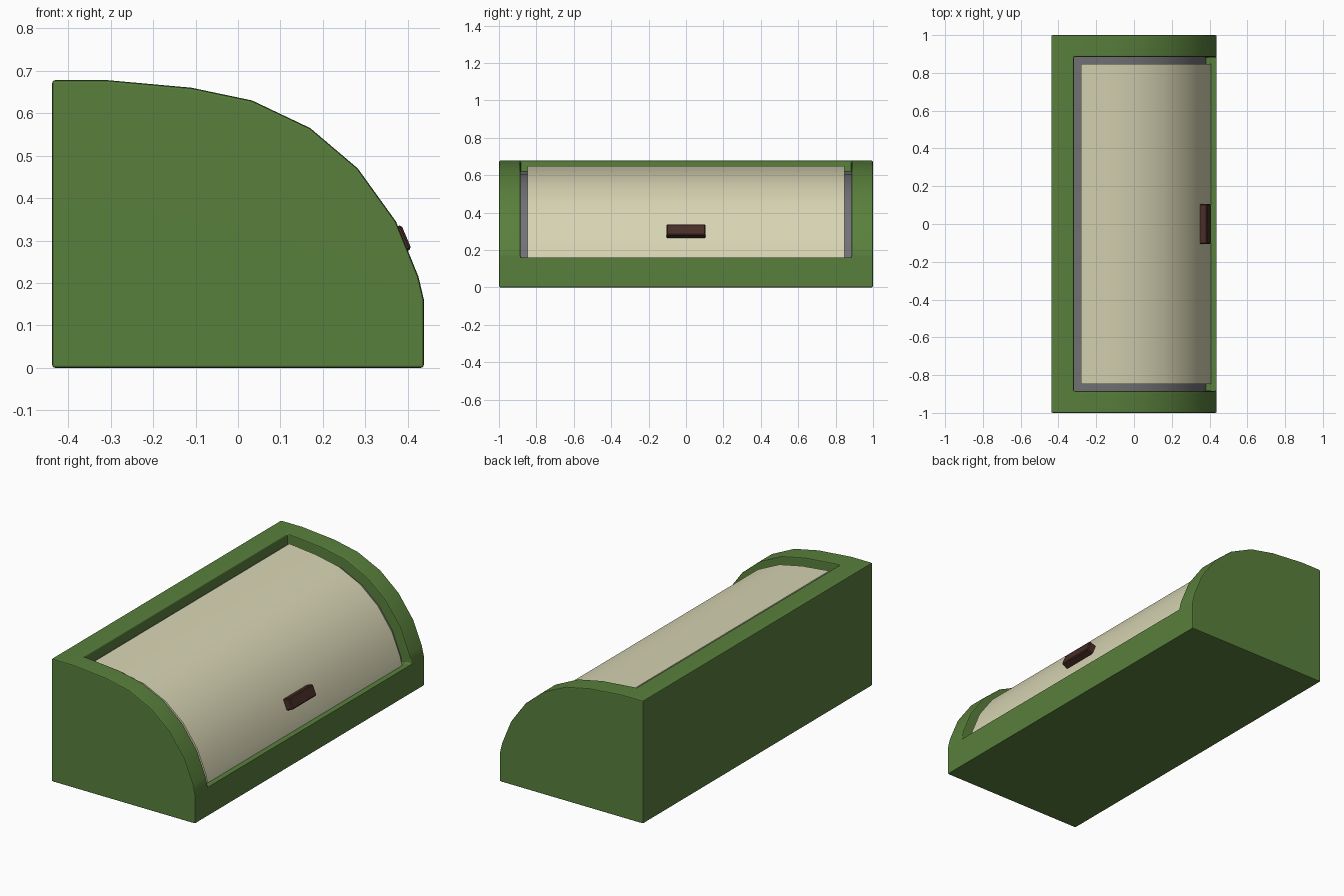
import bpy, bmesh, math
from mathutils import Vector

if "Cube" in bpy.data.objects:
    bpy.data.objects.remove(bpy.data.objects["Cube"])


def material(name, rgb):
    m = bpy.data.materials.new(name)
    m.diffuse_color = (*rgb, 1)
    m.use_nodes = True
    m.node_tree.nodes["Principled BSDF"].inputs["Base Color"].default_value = m.diffuse_color
    return m


GREEN = material("green", (0.1, 0.215, 0.045))
CREAM = material("cream", (0.68, 0.66, 0.45))
GREY = material("grey", (0.17, 0.17, 0.185))
BROWN = material("dark_brown", (0.065, 0.027, 0.02))

# Curved front outline in x, z, from the front ledge up to the top
ARC = [Vector(p) for p in [(0.438, 0.16), (0.425, 0.215), (0.372, 0.345), (0.282, 0.47),
       (0.17, 0.565), (0.033, 0.63), (-0.11, 0.66), (-0.31, 0.678)]]


def inset(d, back):
    """The curve moved inward by d, ending at x = back."""
    out = []
    for i, p in enumerate(ARC):
        if i == 0:
            n = Vector((1, 0))
        elif i == len(ARC) - 1:
            n = Vector((0, 1))
        else:
            t = ARC[i + 1] - ARC[i - 1]
            n = Vector((t.y, -t.x)).normalized()
        out.append(p - n * d)
    out[-1].x = back
    return out


def extrude(name, profile, half, mat):
    """Prism of an x, z outline along y."""
    bm = bmesh.new()
    n = len(profile)
    v = [bm.verts.new((x, s * half, z)) for s in (-1, 1) for x, z in profile]
    bm.faces.new(v[:n])
    bm.faces.new(v[n:][::-1])
    for i in range(n):
        j = (i + 1) % n
        bm.faces.new((v[i], v[i + n], v[j + n], v[j]))
    bmesh.ops.recalc_face_normals(bm, faces=bm.faces[:])
    me = bpy.data.meshes.new(name)
    bm.to_mesh(me)
    bm.free()
    me.materials.append(mat)
    ob = bpy.data.objects.new(name, me)
    bpy.context.collection.objects.link(ob)
    return ob


def activate(ob):
    bpy.ops.object.select_all(action='DESELECT')
    ob.select_set(True)
    bpy.context.view_layer.objects.active = ob


def bevel(ob, width, segments):
    activate(ob)
    b = ob.modifiers.new("bevel", 'BEVEL')
    b.width, b.segments = width, segments
    b.limit_method, b.angle_limit = 'ANGLE', math.radians(50)
    bpy.ops.object.modifier_apply(modifier="bevel")


# Body with the lid opening cut out
body = extrude("body", [(-0.438, 0), (0.438, 0)] + ARC + [(-0.438, 0.678)], 1.0, GREEN)
cutter = extrude("opening_cutter", inset(0.085, -0.318) + [(-0.318, 0.9), (0.7, 0.9), (0.7, 0.16)],
                 0.885, GREEN)
cutter.hide_render = True
activate(body)
cut = body.modifiers.new("opening", 'BOOLEAN')
cut.operation, cut.solver, cut.object = 'DIFFERENCE', 'EXACT', cutter
bpy.ops.object.modifier_apply(modifier="opening")
bpy.data.objects.remove(cutter)
bevel(body, 0.02, 2)
bpy.ops.object.shade_smooth_by_angle(angle=math.radians(40))
body.modifiers.new("flat_sides", 'WEIGHTED_NORMAL').keep_sharp = True

# Grey liner that shows in the gap around the lid
liner = extrude("inner_liner", inset(0.058, -0.325) + inset(0.11, -0.325)[::-1], 0.892, GREY)

# Curved sliding lid
lid = extrude("lid", inset(0.03, -0.28) + inset(0.07, -0.28)[::-1], 0.847, CREAM)
for ob in (liner, lid):
    activate(ob)
    bpy.ops.object.shade_smooth_by_angle(angle=math.radians(40))

# Handle, tilted to sit on the lid
bpy.ops.mesh.primitive_cube_add(size=1, location=(0.369, 0, 0.297),
                                rotation=(0, -math.radians(23), 0))
handle = bpy.context.object
handle.name = "handle"
handle.scale = (0.06, 0.21, 0.062)
bpy.ops.object.transform_apply(location=False, rotation=False, scale=True)
handle.data.materials.append(BROWN)
bevel(handle, 0.005, 1)
